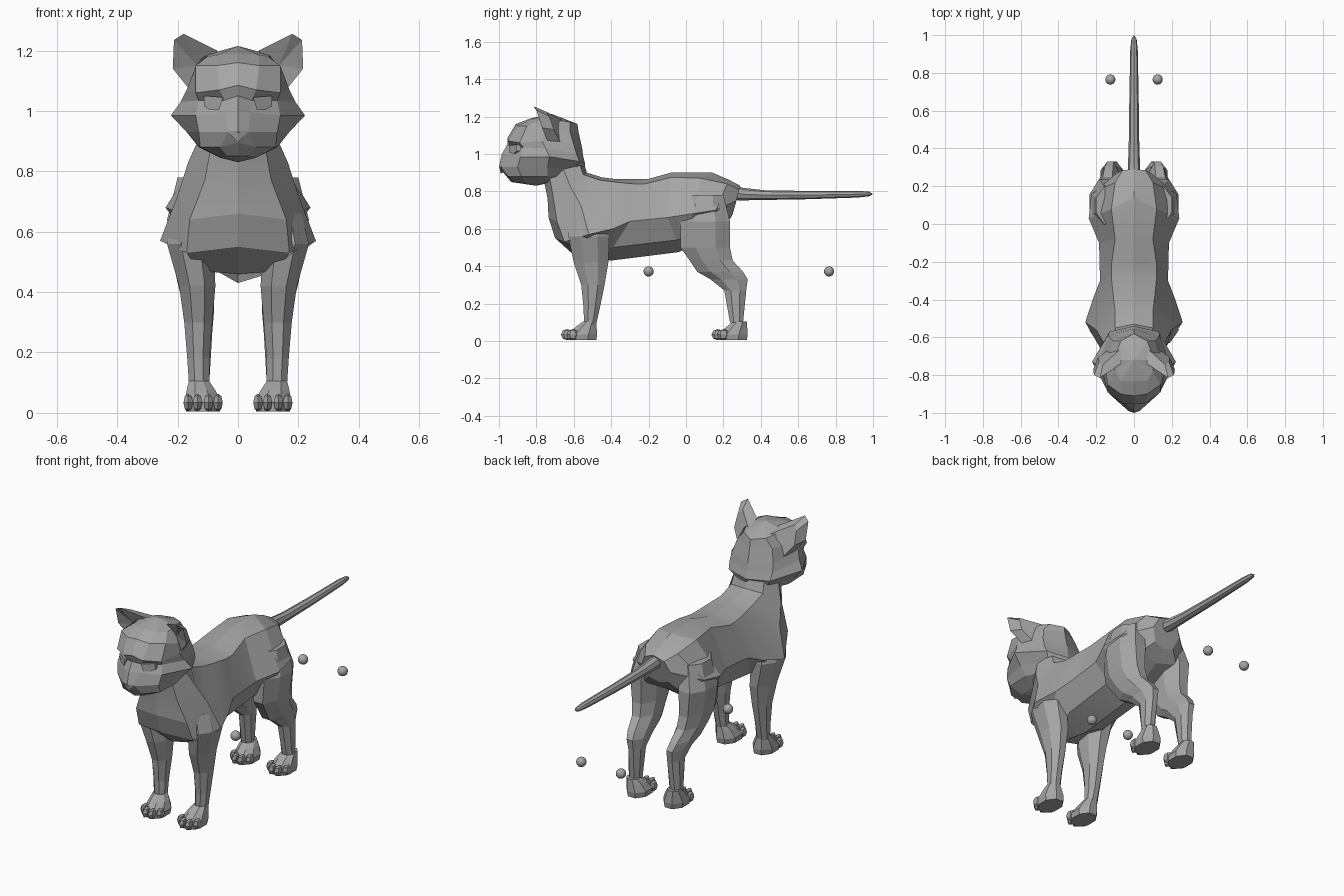
import bpy, bmesh, math
from mathutils import Vector, Matrix

fur = bpy.data.materials.new("grey fur")
fur.diffuse_color = (0.38, 0.38, 0.38, 1)


def finish(name, bm, angle=0):
    bmesh.ops.recalc_face_normals(bm, faces=bm.faces[:])
    me = bpy.data.meshes.new(name)
    bm.to_mesh(me)
    bm.free()
    me.materials.append(fur)
    ob = bpy.data.objects.new(name, me)
    bpy.context.collection.objects.link(ob)
    if angle:
        bpy.ops.object.select_all(action='DESELECT')
        ob.select_set(True)
        bpy.context.view_layer.objects.active = ob
        bpy.ops.object.shade_smooth_by_angle(angle=math.radians(angle))
    return ob


def loft(name, rings, start=None, end=None, angle=0):
    """Skin closed rings; close each end with a fan to a point, or a flat cap."""
    bm = bmesh.new()
    rows = [[bm.verts.new(p) for p in r] for r in rings]
    n = len(rows[0])
    for a, b in zip(rows, rows[1:]):
        for i in range(n):
            j = (i + 1) % n
            bm.faces.new((a[i], a[j], b[j], b[i]))
    for row, tip in ((rows[0], start), (rows[-1], end)):
        if tip:
            t = bm.verts.new(tip)
            for i in range(n):
                bm.faces.new((row[i], row[(i + 1) % n], t))
        else:
            bm.faces.new(row)
    return finish(name, bm, angle)


def mirrored(half):
    """Complete a half ring whose first and last points lie on x = 0."""
    return half + [(-x, y, z) for x, y, z in reversed(half[1:-1])]


def oval(z, x0, x1, y0, y1, side=1, n=8):
    """Horizontal squarish ring inside the given bounds."""
    cx, cy, rx, ry = (x0 + x1) / 2, (y0 + y1) / 2, (x1 - x0) / 2, (y1 - y0) / 2
    k = 1 / math.cos(math.pi / n)
    pts = []
    for i in range(n):
        a = 2 * math.pi * (i + .5) / n
        pts.append((side * (cx + rx * k * math.cos(a)), cy + ry * k * math.sin(a), z))
    return pts


# Torso and neck: rings fan from the neck round the chest and back to the rump
torso = [
    [(0, -.56, 1.0), (.09, -.58, .98), (.12, -.66, .93), (.09, -.73, .88), (0, -.76, .86)],
    [(0, -.53, .90), (.10, -.55, .89), (.165, -.62, .83), (.11, -.71, .77), (0, -.74, .76)],
    [(0, -.45, .875), (.10, -.46, .86), (.20, -.56, .72), (.16, -.69, .64), (0, -.735, .66)],
    [(0, -.37, .865), (.11, -.38, .85), (.258, -.52, .57), (.17, -.65, .53), (0, -.70, .55)],
    [(0, -.27, .865), (.12, -.28, .84), (.215, -.39, .60), (.13, -.56, .47), (0, -.60, .46)],
    [(0, -.20, .867), (.12, -.22, .84), (.18, -.30, .64), (.125, -.39, .50), (0, -.40, .43)],
    [(0, -.08, .90), (.10, -.08, .875), (.185, -.10, .66), (.13, -.05, .54), (0, -.04, .475)],
    [(0, .14, .90), (.12, .08, .87), (.24, .03, .68), (.15, .05, .56), (0, .06, .52)],
    [(0, .23, .862), (.10, .22, .84), (.225, .16, .70), (.12, .21, .62), (0, .18, .60)],
    [(0, .29, .83), (.06, .285, .81), (.09, .27, .75), (.06, .25, .68), (0, .24, .66)],
]
loft("torso", [mirrored(r) for r in torso], angle=14)

# Head: level rings from crown to chin, each running nose to nape
head = [
    [(0, -.83, 1.19), (.07, -.83, 1.185), (.10, -.78, 1.18), (.11, -.72, 1.185), (.07, -.62, 1.17), (0, -.58, 1.16)],
    [(0, -.91, 1.16), (.07, -.90, 1.15), (.14, -.85, 1.15), (.15, -.76, 1.12), (.11, -.62, 1.12), (0, -.575, 1.12)],
    [(0, -.955, 1.085), (.06, -.95, 1.07), (.14, -.89, 1.06), (.17, -.77, 1.07), (.13, -.60, 1.05), (0, -.555, 1.03)],
    [(0, -.955, 1.05), (.045, -.925, 1.035), (.13, -.87, 1.035), (.19, -.75, 1.03), (.135, -.585, 1.0), (0, -.55, .99)],
    [(0, -.985, 1.0), (.04, -.955, .995), (.14, -.885, .985), (.222, -.73, .985), (.13, -.57, .96), (0, -.54, .95)],
    [(0, -1.0, .93), (.035, -.985, .93), (.13, -.90, .93), (.17, -.74, .93), (.10, -.59, .92), (0, -.54, .91)],
    [(0, -.972, .895), (.06, -.95, .88), (.125, -.88, .88), (.13, -.74, .88), (.08, -.63, .88), (0, -.60, .88)],
    [(0, -.935, .85), (.035, -.92, .85), (.06, -.86, .845), (.06, -.76, .845), (.05, -.70, .86), (0, -.67, .86)],
]
loft("head", [mirrored(r) for r in head], (0, -.72, 1.215), (0, -.80, .83))

# Nose wedge
bm = bmesh.new()
v = [bm.verts.new(p) for p in [(-.035, -.988, .932), (.035, -.988, .932), (0, -1.0, .935),
                               (0, -.99, .895), (0, -.95, .915)]]
for f in ((0, 2, 3), (2, 1, 3), (0, 1, 2), (0, 3, 4), (3, 1, 4), (1, 0, 4)):
    bm.faces.new([v[i] for i in f])
finish("nose", bm)

# Tail
tail = [(.24, .795, .035, .042), (.31, .785, .032, .033), (.42, .78, .028, .026), (.65, .78, .025, .022),
        (.92, .785, .02, .018), (.98, .786, .014, .012)]
loft("tail", [[(rx * math.cos(i * math.pi / 4), y, z + rz * math.sin(i * math.pi / 4)) for i in range(8)]
              for y, z, rx, rz in tail], (0, .22, .79), (0, 1.0, .786), angle=30)

front_leg = [(.66, .08, .21, -.62, -.42), (.56, .08, .235, -.63, -.41), (.42, .075, .195, -.60, -.415),
             (.30, .085, .178, -.56, -.435), (.18, .095, .168, -.548, -.46), (.09, .095, .162, -.545, -.48)]
hind_leg = [(.78, .05, .20, .0, .20), (.64, .07, .235, -.03, .235), (.50, .08, .215, -.03, .235),
            (.43, .08, .20, .02, .25), (.37, .08, .185, .06, .305), (.33, .08, .17, .13, .33),
            (.27, .085, .16, .205, .322), (.10, .095, .162, .235, .305)]
paw = [(.105, .095, .163, -.55, -.48), (.075, .075, .17, -.59, -.478), (.035, .055, .178, -.635, -.475),
       (.004, .06, .172, -.635, -.48)]

for side, word in ((1, "right"), (-1, "left")):
    # Legs and paws
    loft(word + "_front_leg", [oval(*s, side) for s in front_leg])
    loft(word + "_hind_leg", [oval(*s, side) for s in hind_leg])
    for end, shift in (("front", 0), ("hind", .805)):
        loft(f"{word}_{end}_paw", [oval(z, a, b, c + shift, d + shift, side) for z, a, b, c, d in paw])
        # Four blunt toes per paw
        bm = bmesh.new()
        for x, y in ((.066, -.605), (.098, -.635), (.134, -.635), (.165, -.605)):
            bmesh.ops.create_uvsphere(
                bm, u_segments=6, v_segments=4, radius=1,
                matrix=Matrix.Translation((side * x, y + shift, .034)) @ Matrix.Diagonal((.018, .034, .03, 1)))
        finish(f"{word}_{end}_toes", bm)

    # Ear: a cupped rim with an inner hollow and an outer back
    rim = [(.07, -.74, 1.20), (.18, -.815, 1.255), (.212, -.80, 1.235), (.216, -.77, 1.14), (.16, -.74, 1.07)]
    bm = bmesh.new()
    rv = [bm.verts.new((side * x, y, z)) for x, y, z in rim]
    hollow = bm.verts.new((side * .135, -.745, 1.15))
    back = [bm.verts.new((side * x, y, z)) for x, y, z in
            ((.07, -.66, 1.18), (.165, -.745, 1.225), (.185, -.73, 1.20), (.19, -.705, 1.13), (.14, -.67, 1.06))]
    for i in range(5):
        j = (i + 1) % 5
        bm.faces.new((rv[i], rv[j], hollow))
        bm.faces.new((rv[i], back[i], back[j], rv[j]))
    bm.faces.new(back)
    finish(word + "_ear", bm)

    # Eye: slanted block set under the brow
    eye = [(.05, -.925, 1.045), (.112, -.885, 1.05), (.112, -.883, 1.015), (.09, -.90, 1.003), (.062, -.92, 1.005)]
    loft(word + "_eye", [[(side * x, y + dy, z) for x, y, z in eye] for dy in (-.022, .03)])

    # Small floating balls beside the belly and behind the hind legs
    for where, y in (("belly", -.2), ("rear", .765)):
        bm = bmesh.new()
        bmesh.ops.create_uvsphere(bm, u_segments=16, v_segments=10, radius=.027,
                                  matrix=Matrix.Translation((side * .125, y, .372)))
        finish(f"{word}_{where}_ball", bm, 60)
